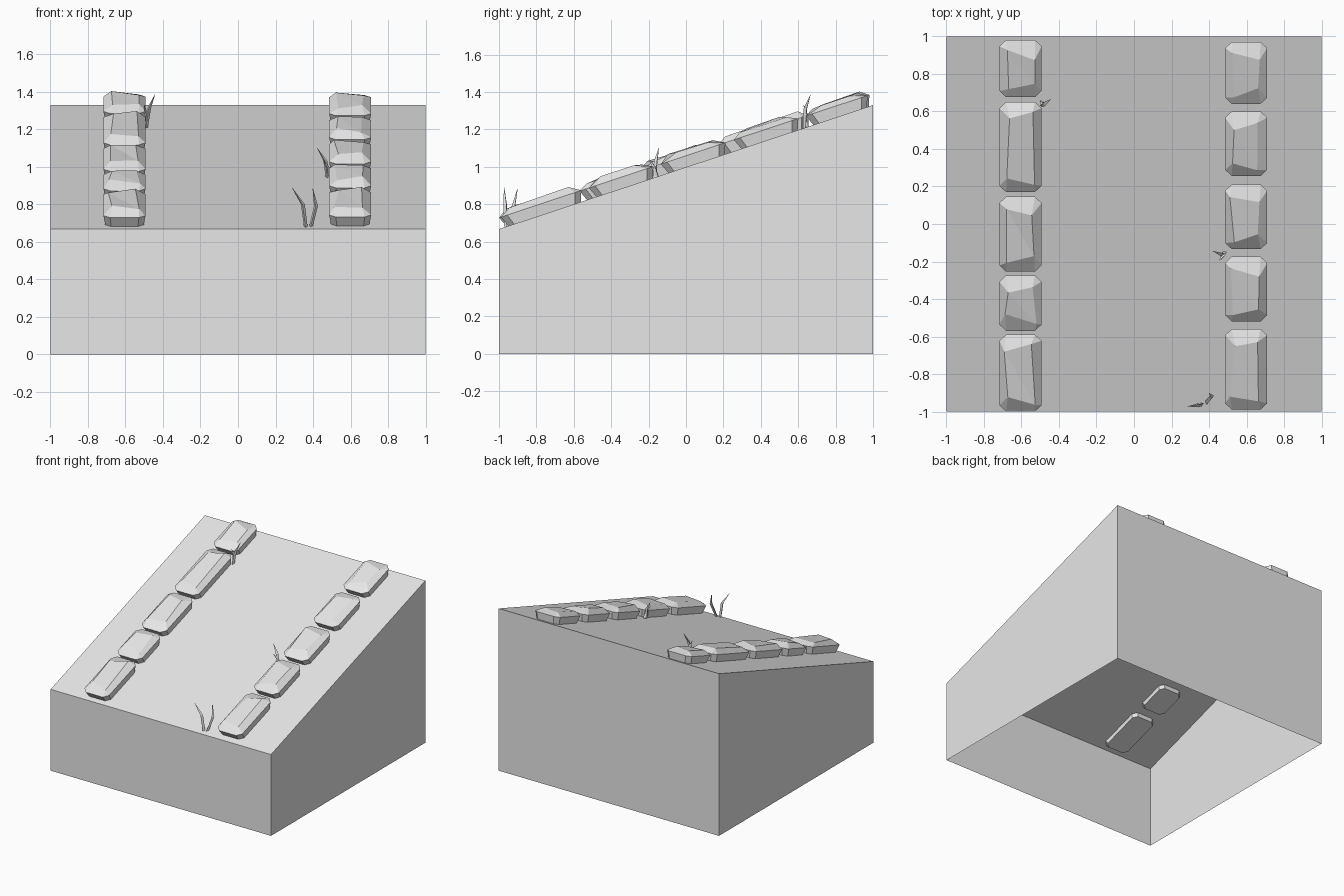
import bpy, bmesh, math, random
from mathutils import Vector, Matrix

random.seed(4)
cube = bpy.data.objects.get("Cube")
if cube:
    bpy.data.objects.remove(cube, do_unlink=True)

grey = bpy.data.materials.new("plain_grey")
grey.use_nodes = True
grey.diffuse_color = (0.8, 0.8, 0.8, 1)
grey.node_tree.nodes["Principled BSDF"].inputs["Base Color"].default_value = (0.8, 0.8, 0.8, 1)

LOW, HIGH = 0.667, 1.33
SLOPE = math.atan2(HIGH - LOW, 2)
# Ramp frame: x across, y uphill, z out of the slope
RAMP = Matrix.Translation((0, 0, (LOW + HIGH) / 2)) @ Matrix.Rotation(SLOPE, 4, 'X')


def finish(bm, name, fix_normals=True):
    if fix_normals:
        bmesh.ops.recalc_face_normals(bm, faces=bm.faces)
    mesh = bpy.data.meshes.new(name)
    bm.to_mesh(mesh)
    bm.free()
    mesh.materials.append(grey)
    obj = bpy.data.objects.new(name, mesh)
    bpy.context.collection.objects.link(obj)
    return obj


def loft(bm, rings):
    """Skin equal-length rings of points and cap both ends."""
    loops = [[bm.verts.new(p) for p in ring] for ring in rings]
    n = len(loops[0])
    for a, b in zip(loops, loops[1:]):
        for i in range(n):
            j = (i + 1) % n
            bm.faces.new((a[i], a[j], b[j], b[i]))
    bm.faces.new(loops[0][::-1])
    bm.faces.new(loops[-1])


# Sloping block, hollow and open underneath
bm = bmesh.new()
bmesh.ops.create_cube(bm, size=2)
for v in bm.verts:
    v.co.z = 0 if v.co.z < 0 else (LOW if v.co.y < 0 else HIGH)
bm.normal_update()
floor = [f for f in bm.faces if f.normal.z < -0.9]
bmesh.ops.delete(bm, geom=floor, context='FACES_ONLY')
finish(bm, "ramp_block", fix_normals=False)


def octagon(w, l, c, z):
    """Rectangle of half sizes w and l with corners cut by c."""
    return [(w, c - l, z), (w, l - c, z), (w - c, l, z), (c - w, l, z),
            (-w, l - c, z), (-w, c - l, z), (c - w, -l, z), (w - c, -l, z)]


def kerb_stone(name, x, y0, y1):
    w, l = 0.112, (y1 - y0) / 2 / math.cos(SLOPE)
    mid = ((y0 + y1) / 2 + 0.019) / math.cos(SLOPE)
    bm = bmesh.new()
    loft(bm, [octagon(w - 0.014, l - 0.035, 0.03, -0.03),
              octagon(w, l, 0.035, 0.058)])
    # Uneven crown, worn down at both ends
    rim = [v for v in bm.verts if v.co.z > 0.05]
    top = next(f for f in bm.faces if all(v in rim for v in f.verts))
    bm.faces.remove(top)
    skew = random.choice((-1, 1)) * 0.02
    crown = []
    for sx, sy in ((1, -1), (1, 1), (-1, 1), (-1, -1)):
        inset = random.uniform(0.06, 0.085) + skew * sx
        crown.append(bm.verts.new((sx * (w - 0.045 + random.uniform(-0.01, 0.02)),
                                   sy * (l - inset),
                                   random.uniform(0.083, 0.098))))
    for i in range(4):
        a, b = rim[2 * i], rim[2 * i + 1]
        c = rim[(2 * i + 2) % 8]
        k, m = crown[i], crown[(i + 1) % 4]
        if i % 2 == 0:                      # long side, then its corner
            bm.faces.new((a, b, m, k))
            bm.faces.new((b, c, m))
        else:                               # end, then its corner
            bm.faces.new((a, b, m, k))
            bm.faces.new((b, c, m))
    bm.faces.new((crown[0], crown[1], crown[2]))
    bm.faces.new((crown[0], crown[2], crown[3]))
    bm.transform(RAMP @ Matrix.Translation((x, mid, 0)))
    finish(bm, name)


rows = {
    "right": (-0.605, [(-1, -.59), (-.57, -.275), (-.255, .145), (.17, .65), (.675, .98)]),
    "left": (0.598, [(-.99, -.56), (-.52, -.175), (-.135, .21), (.255, .6), (.64, .97)]),
}
for side, (x, spans) in rows.items():
    for i, (y0, y1) in enumerate(spans, 1):
        kerb_stone(f"{side}_kerb_stone_{i}", x, y0, y1)


def grass_blade(name, points):
    """Three-sided tapering blade through base, bend and tip."""
    bm = bmesh.new()
    rings = []
    for p, r in zip(points, (0.011, 0.012, 0.001)):
        rings.append([Vector(p) + Vector((math.cos(a) * r, math.sin(a) * r, 0))
                      for a in (0.4, 2.5, 4.6)])
    loft(bm, rings)
    finish(bm, name)


blades = {
    "front_grass_blade_a": [(.362, -.96, .67), (.345, -.965, .80), (.287, -.972, .89)],
    "front_grass_blade_b": [(.385, -.955, .67), (.415, -.92, .79), (.398, -.90, .885)],
    "middle_grass_blade_a": [(.478, -.165, .93), (.465, -.16, 1.03), (.422, -.145, 1.10)],
    "middle_grass_blade_b": [(.485, -.15, .94), (.475, -.17, 1.0), (.455, -.195, 1.04)],
    "back_grass_blade_a": [(-.492, .635, 1.2), (-.475, .64, 1.31), (-.443, .665, 1.385)],
    "back_grass_blade_b": [(-.495, .65, 1.2), (-.49, .645, 1.28), (-.50, .63, 1.33)],
}
for name, points in blades.items():
    grass_blade(name, points)
